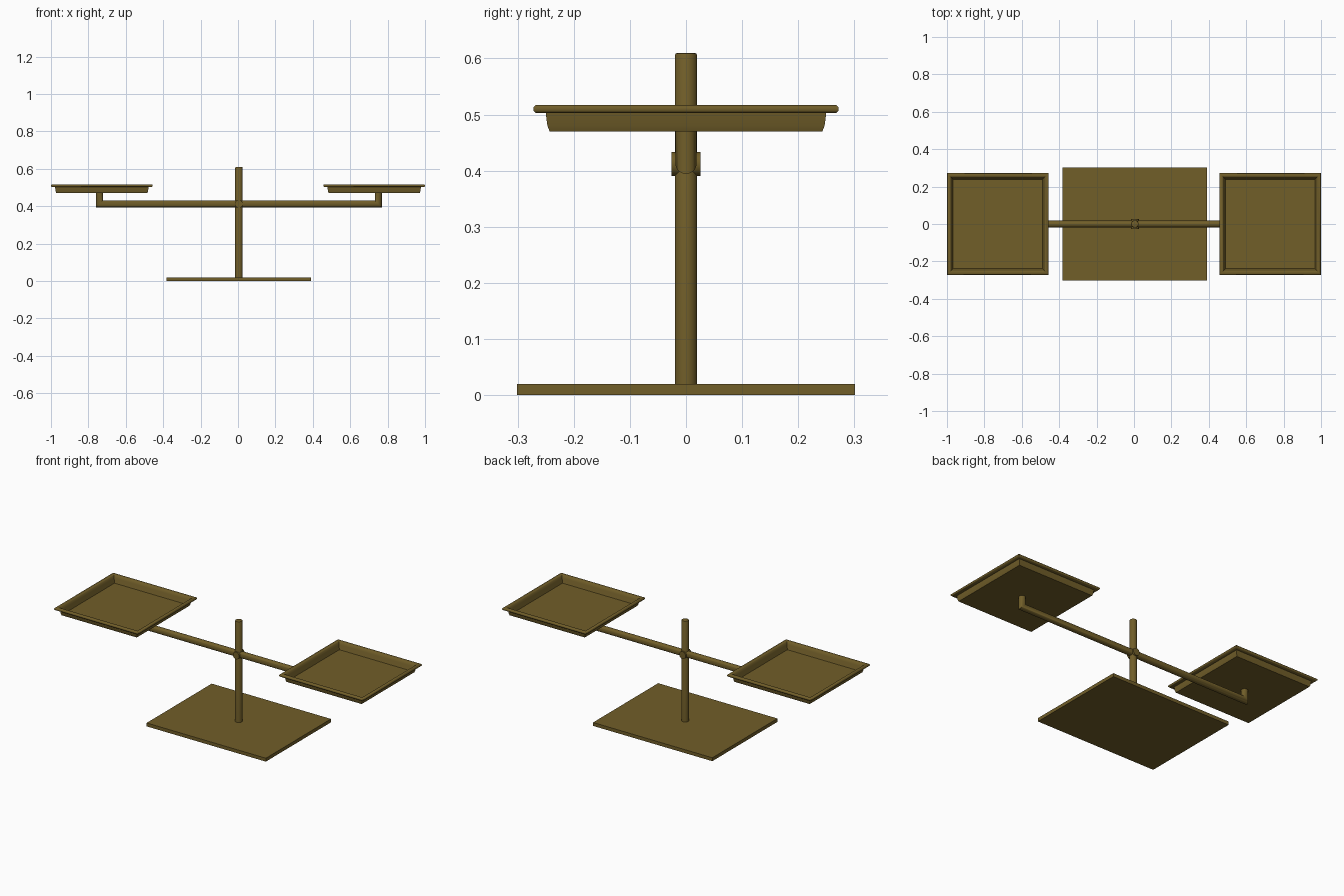
import bpy, bmesh, math
from mathutils import Vector

if "Cube" in bpy.data.objects:
    bpy.data.objects.remove(bpy.data.objects["Cube"])

brass = bpy.data.materials.new("dark brass")
brass.diffuse_color = (0.165, 0.112, 0.022, 1)
brass.use_nodes = True
brass.node_tree.nodes["Principled BSDF"].inputs["Base Color"].default_value = brass.diffuse_color
CX = 0.005  # centre of stand


def finish(name, bm, angle=None):
    bmesh.ops.recalc_face_normals(bm, faces=bm.faces)
    me = bpy.data.meshes.new(name)
    bm.to_mesh(me)
    bm.free()
    me.materials.append(brass)
    ob = bpy.data.objects.new(name, me)
    bpy.context.collection.objects.link(ob)
    if angle:
        bpy.ops.object.select_all(action='DESELECT')
        ob.select_set(True)
        bpy.context.view_layer.objects.active = ob
        bpy.ops.object.shade_smooth_by_angle(angle=math.radians(angle))
    return ob


def skin(name, rings, angle):
    """Join rings of points into a closed skin with capped ends."""
    bm = bmesh.new()
    vs = [[bm.verts.new(p) for p in r] for r in rings]
    n = len(vs[0])
    for a, b in zip(vs, vs[1:]):
        for i in range(n):
            j = (i + 1) % n
            bm.faces.new((a[i], a[j], b[j], b[i]))
    bm.faces.new(vs[0])
    bm.faces.new(vs[-1])
    return finish(name, bm, angle)


def circle(n=32):
    return [(math.cos(2 * math.pi * i / n), math.sin(2 * math.pi * i / n)) for i in range(n)]


# base plate
bm = bmesh.new()
bmesh.ops.create_cube(bm, size=1)
for v in bm.verts:
    v.co = Vector((CX + v.co.x * 0.772, v.co.y * 0.602, 0.01 + v.co.z * 0.02))
finish("base_plate", bm)

# post with softened top
post = [(0.02, 0.015), (0.02, 0.605), (0.0185, 0.6085), (0.015, 0.61)]
skin("post", [[(CX + r * c, r * s, z) for c, s in circle()] for r, z in post], 40)

# short cross collar where beam meets post
skin("collar", [[(CX + 0.0205 * c, y, 0.412 + 0.0215 * s) for c, s in circle()]
                for y in (-0.026, 0.026)], 40)

# beam: pipe with mitred upturned ends
R, ZB, XE = 0.0188, 0.413, 0.745
rings = [[(CX - XE + R * c, R * s, 0.474) for c, s in circle()],
         [(CX - XE + R * c, R * s, ZB + R * c) for c, s in circle()],
         [(CX + XE - R * c, R * s, ZB + R * c) for c, s in circle()],
         [(CX + XE - R * c, R * s, 0.474) for c, s in circle()]]
skin("beam", rings, 40)

# square trays: flared walls, rolled rim (half width, height)
profile = [(0.243, 0.470), (0.247, 0.480), (0.250, 0.503), (0.268, 0.503),
           (0.272, 0.507), (0.272, 0.513), (0.268, 0.517), (0.255, 0.517),
           (0.251, 0.513), (0.247, 0.500), (0.239, 0.475)]
corners = [(-1, -1), (1, -1), (1, 1), (-1, 1)]
for name, x in (("left_tray", -0.728), ("right_tray", 0.728)):
    skin(name, [[(x + h * a, h * b, z) for a, b in corners] for h, z in profile], 50)
